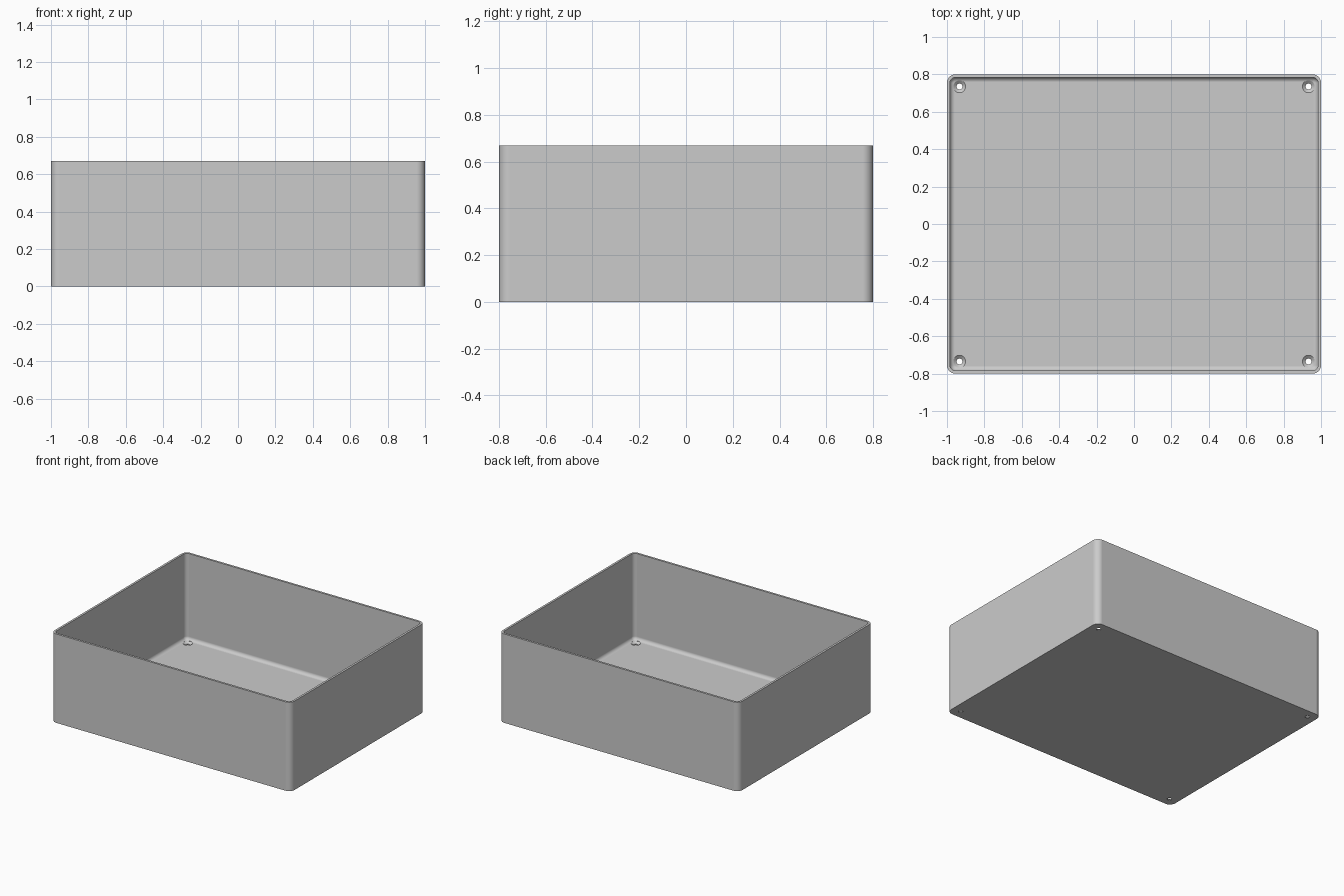
import bpy
import bmesh
import math

cube = bpy.data.objects.get("Cube")
if cube:
    bpy.data.objects.remove(cube, do_unlink=True)

HALF_X, HALF_Y, HEIGHT = 1.0, 0.8, 0.67
WALL, FLOOR, CORNER, FILLET = 0.016, 0.02, 0.045, 0.026
STEPS = 8

grey = bpy.data.materials.new("plain grey")
grey.use_nodes = True
colour = (0.6, 0.6, 0.6, 1)
grey.diffuse_color = colour
grey.node_tree.nodes["Principled BSDF"].inputs["Base Color"].default_value = colour


def rounded_ring(bm, inset, z):
    """Rounded rectangle of vertices, inset from the outer wall."""
    r = CORNER - inset
    ring = []
    for i, (sx, sy) in enumerate([(1, 1), (-1, 1), (-1, -1), (1, -1)]):
        for k in range(STEPS + 1):
            a = math.pi / 2 * (i + k / STEPS)
            ring.append(bm.verts.new((sx * (HALF_X - CORNER) + r * math.cos(a),
                                      sy * (HALF_Y - CORNER) + r * math.sin(a), z)))
    return ring


def finish(bm, name):
    bmesh.ops.recalc_face_normals(bm, faces=bm.faces)
    mesh = bpy.data.meshes.new(name)
    bm.to_mesh(mesh)
    bm.free()
    mesh.materials.append(grey)
    obj = bpy.data.objects.new(name, mesh)
    bpy.context.collection.objects.link(obj)
    return obj


# Open tray: outer wall, rim, inner wall, filleted floor
bm = bmesh.new()
levels = [(0, 0), (0, HEIGHT), (WALL, HEIGHT)]
for k in range(STEPS + 1):
    a = math.pi / 2 * k / STEPS
    levels.append((WALL + FILLET * (1 - math.cos(a)), FLOOR + FILLET * (1 - math.sin(a))))
rings = [rounded_ring(bm, inset, z) for inset, z in levels]
for low, high in zip(rings, rings[1:]):
    for j in range(len(low)):
        n = (j + 1) % len(low)
        bm.faces.new((low[j], low[n], high[n], high[j]))
bm.faces.new(rings[0])
bm.faces.new(rings[-1])
tray = finish(bm, "open_tray")

# Countersunk screw holes in the four floor corners
bm = bmesh.new()
SIDES = 32
profile = [(0.016, -0.02), (0.016, 0.006), (0.033, FLOOR), (0.033, 0.05)]
for sx in (-1, 1):
    for sy in (-1, 1):
        loops = [[bm.verts.new((sx * 0.933 + r * math.cos(math.tau * k / SIDES),
                                sy * 0.735 + r * math.sin(math.tau * k / SIDES), z))
                  for k in range(SIDES)] for r, z in profile]
        for low, high in zip(loops, loops[1:]):
            for j in range(SIDES):
                n = (j + 1) % SIDES
                bm.faces.new((low[j], low[n], high[n], high[j]))
        bm.faces.new(loops[0])
        bm.faces.new(loops[-1])
cutter = finish(bm, "hole_cutter")
cutter.hide_render = True

cut = tray.modifiers.new("screw_holes", "BOOLEAN")
cut.operation = "DIFFERENCE"
cut.solver = "EXACT"
cut.object = cutter

bpy.ops.object.select_all(action="DESELECT")
tray.select_set(True)
bpy.context.view_layer.objects.active = tray
bpy.ops.object.modifier_apply(modifier=cut.name)
bpy.data.objects.remove(cutter, do_unlink=True)

# Smooth rounded corners, flat walls and floor
bpy.ops.object.shade_smooth_by_angle(angle=math.radians(30))
weighted = tray.modifiers.new("flat_walls", "WEIGHTED_NORMAL")
weighted.keep_sharp = True
